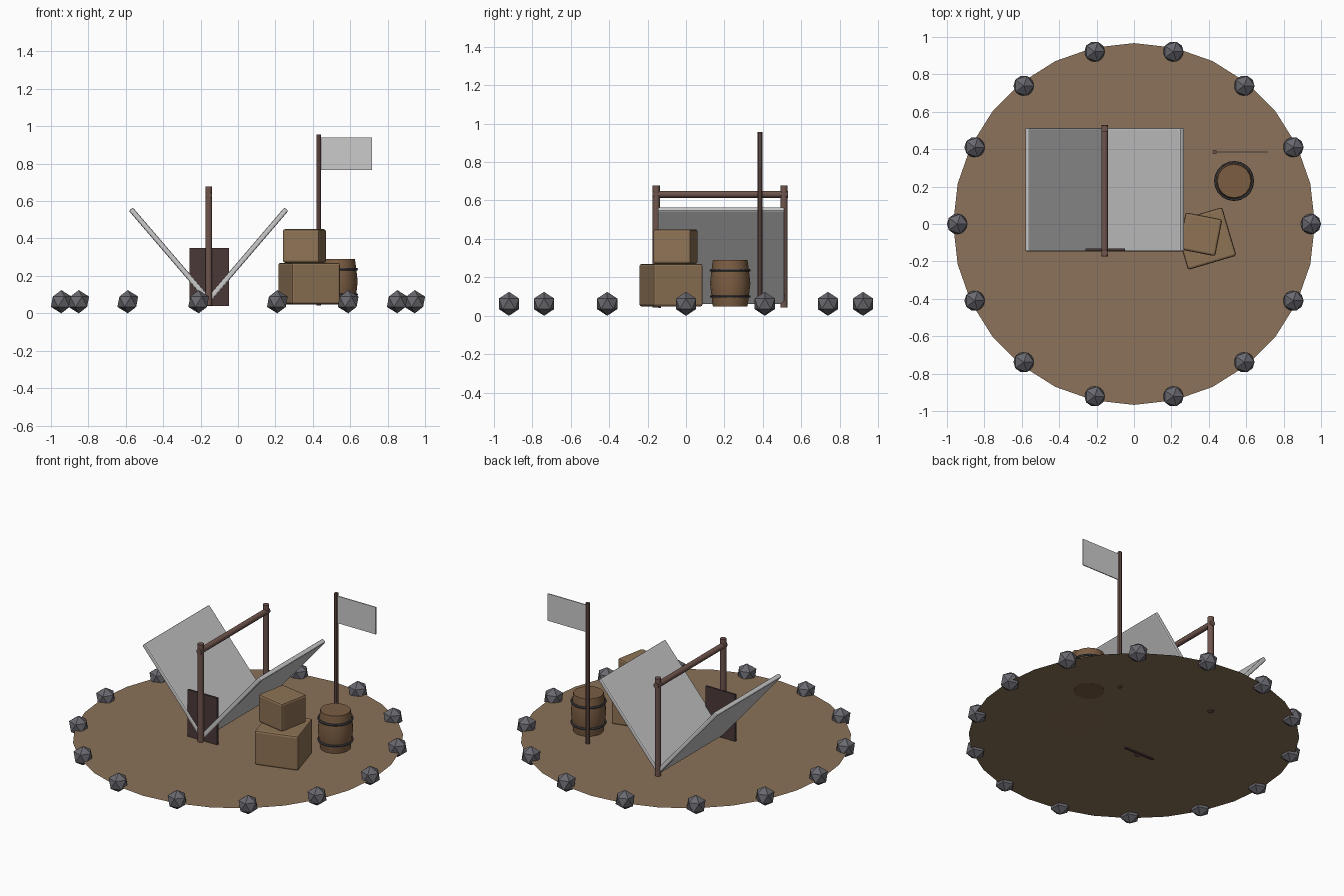
import bpy, bmesh
from math import radians, sin, cos, tau, atan2, hypot
from mathutils import Vector

if "Cube" in bpy.data.objects:
    bpy.data.objects.remove(bpy.data.objects["Cube"])


def mat(name, r, g, b):
    m = bpy.data.materials.new(name)
    m.diffuse_color = (r, g, b, 1)
    m.use_nodes = True
    m.node_tree.nodes["Principled BSDF"].inputs["Base Color"].default_value = m.diffuse_color
    return m


EARTH = mat("earth", 0.26, 0.17, 0.10)
CRATE = mat("crate_wood", 0.27, 0.17, 0.09)
BARREL = mat("barrel_wood", 0.20, 0.11, 0.055)
TIMBER = mat("timber", 0.16, 0.09, 0.075)
DARK = mat("dark_cloth", 0.07, 0.04, 0.04)
STONE = mat("stone", 0.14, 0.14, 0.16)
IRON = mat("iron", 0.06, 0.06, 0.07)


def finish(name, material=None, smooth=False):
    ob = bpy.context.object
    ob.name = name
    if material:
        ob.data.materials.append(material)
    if smooth:
        bpy.ops.object.shade_smooth_by_angle(angle=radians(40))
    return ob


def box(name, loc, size, rot=(0, 0, 0), material=None, bevel=0):
    bpy.ops.mesh.primitive_cube_add(size=1, location=loc, rotation=rot)
    ob = finish(name, material)
    ob.scale = size
    bpy.ops.object.transform_apply(location=False, rotation=False, scale=True)
    if bevel:
        mod = ob.modifiers.new("bevel", 'BEVEL')
        mod.width, mod.segments = bevel, 2
    return ob


def rod(name, a, b, r, sides=10):
    a, b = Vector(a), Vector(b)
    d = b - a
    bpy.ops.mesh.primitive_cylinder_add(
        vertices=sides, radius=r, depth=d.length, location=(a + b) / 2,
        rotation=d.to_track_quat('Z', 'Y').to_euler())
    return finish(name, TIMBER, True)


def lathe(name, profile, loc, material, sides=16):
    bm = bmesh.new()
    rings = [[bm.verts.new((r * cos(tau * i / sides), r * sin(tau * i / sides), z))
              for i in range(sides)] for r, z in profile]
    for lo, hi in zip(rings, rings[1:]):
        for i in range(sides):
            j = (i + 1) % sides
            bm.faces.new((lo[i], lo[j], hi[j], hi[i]))
    bm.faces.new(rings[0][::-1])
    bm.faces.new(rings[-1])
    me = bpy.data.meshes.new(name)
    bm.to_mesh(me)
    bm.free()
    ob = bpy.data.objects.new(name, me)
    bpy.context.collection.objects.link(ob)
    ob.location = loc
    bpy.ops.object.select_all(action='DESELECT')
    bpy.context.view_layer.objects.active = ob
    ob.select_set(True)
    return finish(name, material, True)


# Ground sheet
G = 0.048
bpy.ops.mesh.primitive_circle_add(vertices=28, radius=0.967, fill_type='NGON', location=(0, 0, G))
finish("ground", EARTH)

# Ring of stones
for i in range(14):
    a = tau * i / 14
    bpy.ops.mesh.primitive_ico_sphere_add(
        subdivisions=1, radius=0.062, location=(0.945 * cos(a), 0.945 * sin(a), 0.062))
    finish(f"stone_{i + 1}", STONE)

# Tent: two canvas panels in a V, posts and ridge pole
TX = -0.157
for side, s in (("left", -1), ("right", 1)):
    dx, dz = 0.42, 0.49
    box(f"tent_panel_{side}", (TX + s * 0.206, 0.183, 0.312), (hypot(dx, dz), 0.66, 0.028),
        (0, -s * atan2(dz, dx), 0), bevel=0.008)
for end, y in (("front", -0.155), ("back", 0.51)):
    rod(f"tent_post_{end}", (TX, y, 0.042), (TX, y, 0.678), 0.019)
rod("ridge_pole", (TX, -0.175, 0.632), (TX, 0.53, 0.632), 0.018)
box("tent_door", (TX + 0.003, -0.137, 0.195), (0.21, 0.013, 0.31), material=DARK)

# Stacked crates
box("crate_lower", (0.38, -0.078, 0.159), (0.27, 0.27, 0.222), (0, 0, radians(16.5)), CRATE, 0.012)
box("crate_upper", (0.355, -0.055, 0.360), (0.20, 0.20, 0.18), (0, 0, radians(-11)), CRATE, 0.012)

# Barrel with iron hoops
lathe("barrel", [(0.09, 0), (0.098, 0.06), (0.105, 0.122), (0.098, 0.185), (0.09, 0.243)],
      (0.535, 0.23, 0.047), BARREL)
for i, z in enumerate((0.10, 0.236)):
    bpy.ops.mesh.primitive_torus_add(
        major_segments=20, minor_segments=6, major_radius=0.1, minor_radius=0.007,
        location=(0.535, 0.23, z))
    finish(f"barrel_hoop_{i + 1}", IRON, True)

# Flag on its pole
rod("flag_pole", (0.432, 0.385, 0.042), (0.432, 0.385, 0.957), 0.012, 8)
box("flag", (0.577, 0.385, 0.853), (0.277, 0.006, 0.175))
